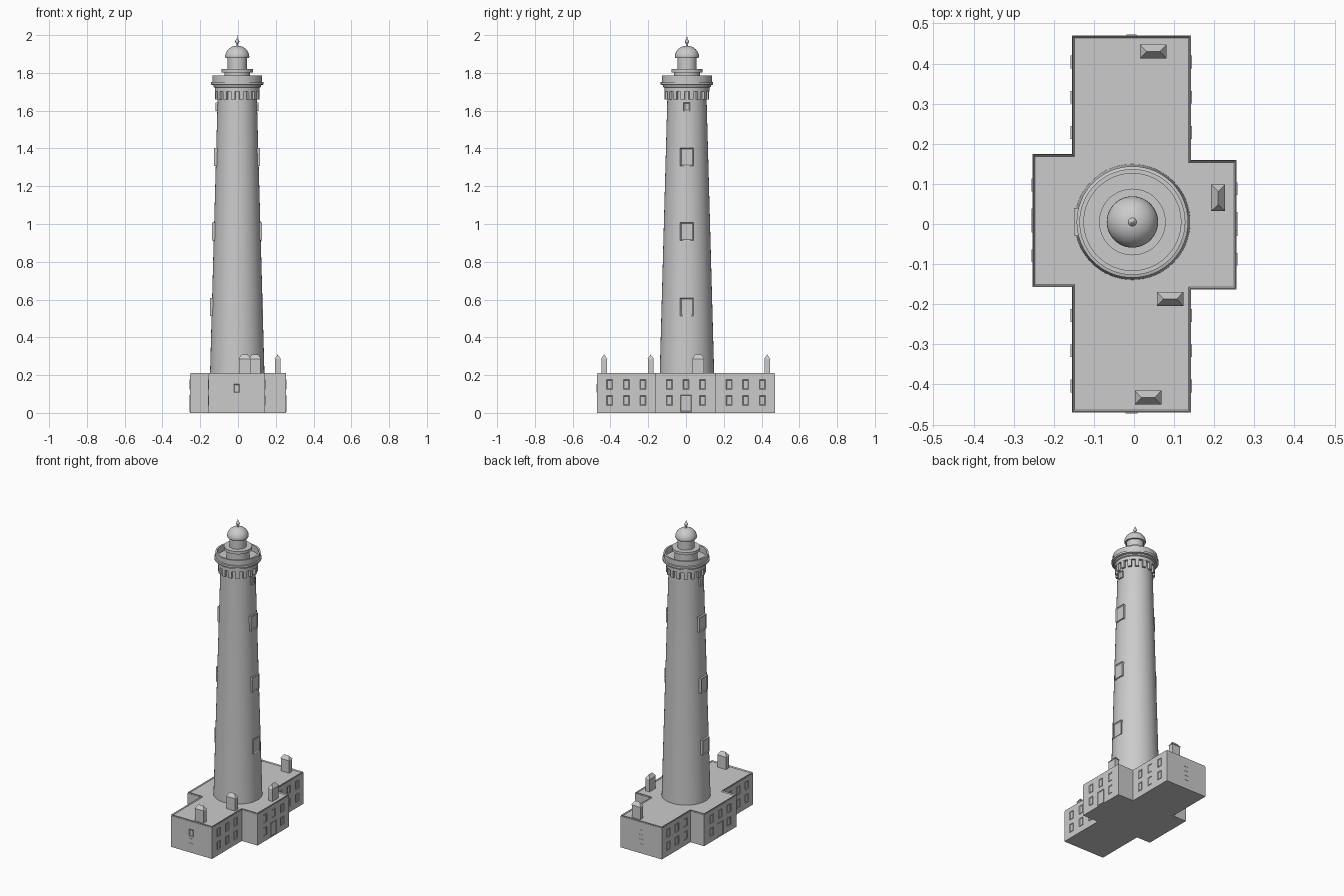
import bpy
import bmesh
from math import pi, radians, sin, cos
from mathutils import Matrix, Vector

default_cube = bpy.data.objects.get("Cube")
if default_cube:
    bpy.data.objects.remove(default_cube, do_unlink=True)

stone = bpy.data.materials.new("pale grey stone")
stone.use_nodes = True
stone_colour = (0.6, 0.6, 0.6, 1)
stone.diffuse_color = stone_colour
stone.node_tree.nodes["Principled BSDF"].inputs["Base Color"].default_value = stone_colour

AXIS = Vector((-0.004, 0.005, 0))   # centre line of the tower
ROOF = 0.21


def finish(name, bm, smooth=False):
    """Turn a bmesh into a named, coloured object."""
    bmesh.ops.recalc_face_normals(bm, faces=bm.faces)
    mesh = bpy.data.meshes.new(name)
    bm.to_mesh(mesh)
    bm.free()
    mesh.materials.append(stone)
    obj = bpy.data.objects.new(name, mesh)
    bpy.context.collection.objects.link(obj)
    if smooth:
        bpy.ops.object.select_all(action="DESELECT")
        obj.select_set(True)
        bpy.context.view_layer.objects.active = obj
        bpy.ops.object.shade_smooth_by_angle(angle=radians(35))
    return obj


def lathe(name, profile, steps=64):
    """Spin a radius/height profile around the tower axis."""
    bm = bmesh.new()
    points = [bm.verts.new(AXIS + Vector((r, 0, z))) for r, z in profile]
    edges = [bm.edges.new(pair) for pair in zip(points, points[1:])]
    bmesh.ops.spin(bm, geom=points + edges, cent=AXIS, axis=(0, 0, 1),
                   angle=2 * pi, steps=steps, use_duplicate=False)
    bmesh.ops.remove_doubles(bm, verts=bm.verts, dist=0.0001)
    return finish(name, bm, smooth=True)


def add_box(bm, centre, size, turn=0):
    """Add a box; local +x is turned about z by the given angle."""
    matrix = (Matrix.Translation(centre) @ Matrix.Rotation(turn, 4, "Z")
              @ Matrix.Diagonal((*size, 1)))
    return bmesh.ops.create_cube(bm, size=1, matrix=matrix)["verts"]


def add_window(bm, centre, size, turn, border=0.006, sink=0.003):
    """Add a framed panel facing the turned +x direction."""
    verts = add_box(bm, centre, size, turn)
    outward = Vector((cos(turn), sin(turn), 0))
    faces = {face for vert in verts for face in vert.link_faces}
    for face in faces:
        face.normal_update()
    front = max(faces, key=lambda face: face.normal.dot(outward))
    bmesh.ops.inset_individual(bm, faces=[front], thickness=border, depth=0)
    bmesh.ops.translate(bm, verts=front.verts, vec=-outward * sink)


# Cross-shaped house with a parapet and a sunken roof
WEST, EAST, END = -0.155, 0.142, 0.47
WEST_WING, EAST_WING = -0.253, 0.255
plan = [(WEST, -END), (EAST, -END), (EAST, -0.163), (EAST_WING, -0.163),
        (EAST_WING, 0.16), (EAST, 0.16), (EAST, END), (WEST, END),
        (WEST, 0.175), (WEST_WING, 0.175), (WEST_WING, -0.157), (WEST, -0.157)]


def raise_up(bm, face, height):
    """Extrude a face upwards and return the new cap."""
    result = bmesh.ops.extrude_face_region(bm, geom=[face])["geom"]
    bmesh.ops.translate(bm, vec=(0, 0, height),
                        verts=[g for g in result if isinstance(g, bmesh.types.BMVert)])
    return next(g for g in result if isinstance(g, bmesh.types.BMFace))


bm = bmesh.new()
base = bm.faces.new([bm.verts.new((x, y, 0)) for x, y in plan])
base.normal_update()
cap = raise_up(bm, base, ROOF - 0.007)
bm.normal_update()
bmesh.ops.inset_region(bm, faces=[cap], thickness=0.003, use_outset=False)
cap = raise_up(bm, cap, 0.007)
bm.normal_update()
bmesh.ops.inset_region(bm, faces=[cap], thickness=0.018)
bmesh.ops.translate(bm, verts=cap.verts, vec=(0, 0, -0.022))
finish("house", bm)

# Two rows of three windows on every long wall
bm = bmesh.new()
walls = [(EAST, -0.316, 0), (EAST_WING, 0, 0), (EAST, 0.316, 0),
         (WEST, -0.316, pi), (WEST_WING, 0.009, pi), (WEST, 0.316, pi)]
for wall_x, middle, turn in walls:
    for column in (-1, 0, 1):
        for height in (0.065, 0.15):
            is_door = column == 0 and height < 0.1 and abs(wall_x) > 0.2
            wide, tall, z = (0.06, 0.09, 0.05) if is_door else (0.032, 0.052, height)
            add_window(bm, (wall_x, middle + column * 0.088, z), (0.006, wide, tall), turn)
finish("house_windows", bm)

# Small openings on the two end walls
bm = bmesh.new()
end_x = (WEST + EAST) / 2
add_window(bm, (end_x, -END, 0.13), (0.006, 0.03, 0.045), -pi / 2)
for side in (-1, 1):
    for height in (0.06, 0.09, 0.12, 0.15):
        if side > 0 or height < 0.1:
            add_box(bm, (end_x, side * END, height), (0.025, 0.004, 0.005))
finish("end_wall_openings", bm)

# Chimneys with hipped caps
chimneys = [(0.048, 0.43, 0), (0.21, 0.065, pi / 2),
            (0.09, -0.187, 0), (0.035, -0.433, 0)]
bm = bmesh.new()
for x, y, turn in chimneys:
    add_box(bm, (x, y, 0.235), (0.06, 0.029, 0.1), turn)
    verts = add_box(bm, (x, y, 0.297), (0.066, 0.035, 0.024), turn)
    spot = Vector((x, y, 0))
    along = Vector((cos(turn), sin(turn), 0))
    for vert in verts:
        if vert.co.z > 0.3:
            offset = (vert.co - spot).dot(along)
            vert.co = spot + along * offset * 0.5 + Vector((0, 0, 0.309))
    bmesh.ops.remove_doubles(bm, verts=verts, dist=0.0001)
finish("chimneys", bm)

# Tapering tower shaft
BOTTOM_RADIUS, TOP_RADIUS, SHAFT_TOP = 0.144, 0.104, 1.66


def shaft_radius(z):
    return BOTTOM_RADIUS + (TOP_RADIUS - BOTTOM_RADIUS) * (z - ROOF) / (SHAFT_TOP - ROOF)


lathe("tower_shaft", [(shaft_radius(0.15), 0.15), (TOP_RADIUS, SHAFT_TOP), (TOP_RADIUS, 1.73)])

# Framed windows up both sides of the tower
bm = bmesh.new()
for side, turn in ((1, 0), (-1, pi)):
    for z in (0.56, 0.96, 1.355, 1.62):
        small = z > 1.5
        wide, tall = (0.034, 0.045) if small else (0.071, 0.095)
        outer = shaft_radius(z) + (0.011 if side < 0 else 0.007)
        if side > 0 and z < 0.6:
            outer -= 0.004
        centre = AXIS + Vector((side * (outer - 0.02), 0, z))
        add_window(bm, centre, (0.04, wide, tall), turn, border=0.008, sink=0.004)
finish("tower_windows", bm)

# Corbels under the gallery
bm = bmesh.new()
COUNT = 16
for i in range(COUNT):
    turn = 2 * pi * (i + 0.5) / COUNT
    centre = AXIS + Vector((cos(turn), sin(turn), 0)) * 0.106 + Vector((0, 0, 1.69))
    add_box(bm, centre, (0.024, 0.022, 0.064), turn)
finish("corbels", bm)

# Gallery with a hollow parapet
lathe("gallery", [(0.1, 1.702), (0.119, 1.702), (0.119, 1.722), (0.127, 1.726),
                  (0.127, 1.735), (0.139, 1.738), (0.139, 1.751), (0.132, 1.753),
                  (0.132, 1.785), (0.121, 1.785), (0.121, 1.745), (0, 1.745)])

# Lantern room, dome and finial
lathe("lantern", [(0.068, 1.74), (0.068, 1.802), (0.083, 1.802), (0.083, 1.82),
                  (0.051, 1.82), (0.051, 1.89)])
arc = [(0.064 * cos(a), 1.885 + 0.059 * sin(a))
       for a in (pi / 2 * i / 10 for i in range(10))]
lathe("dome", [(0.05, 1.878), (0.061, 1.878)] + arc + [(0, 1.944)], steps=48)
ball = [(0.011 * sin(a), 1.966 - 0.012 * cos(a)) for a in (pi * i / 8 for i in range(1, 8))]
lathe("finial", [(0.007, 1.94), (0.004, 1.95)] + ball + [(0.003, 1.98), (0, 2)], steps=20)
